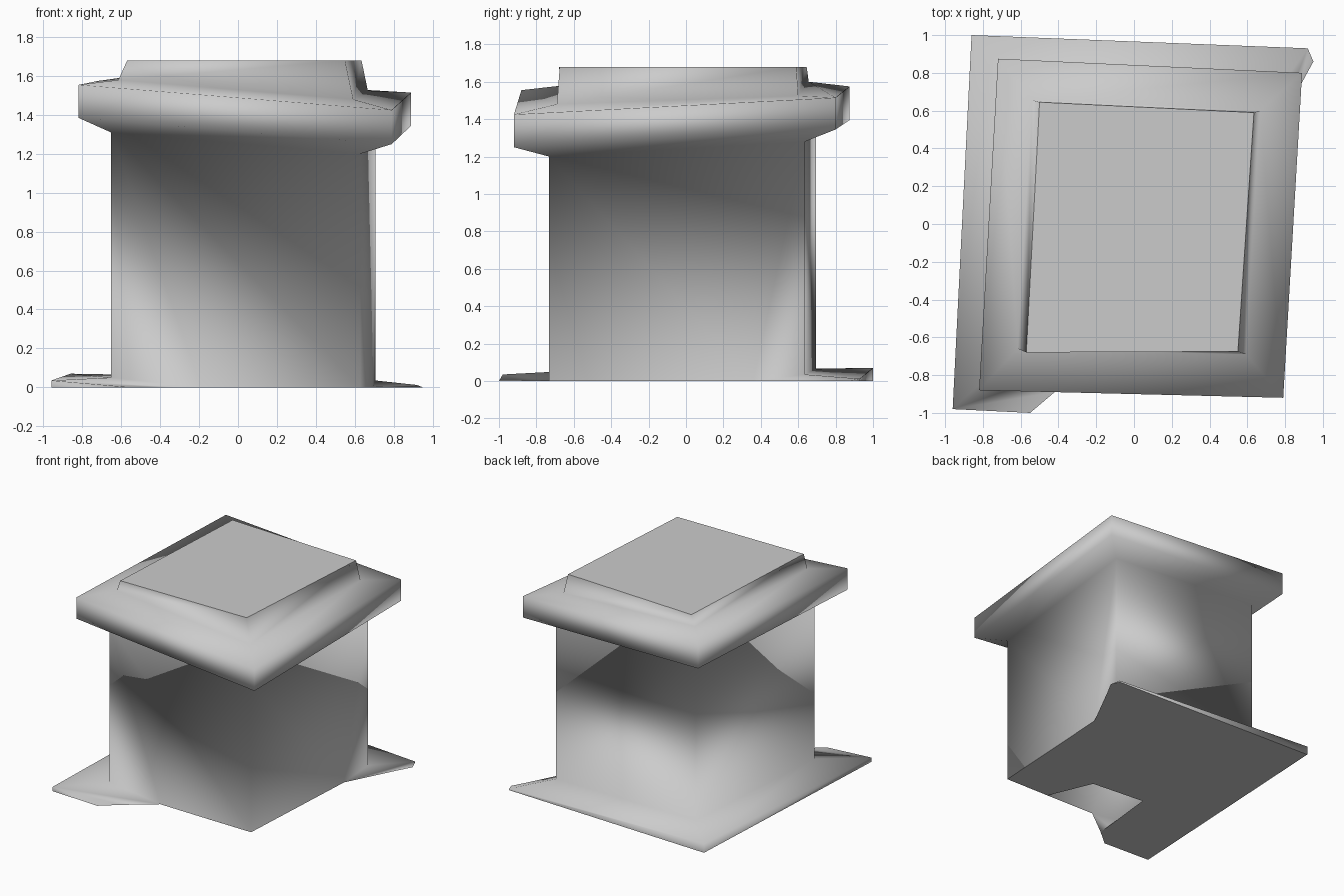
import bpy
import bmesh

cube = bpy.data.objects.get("Cube")
if cube:
    bpy.data.objects.remove(cube, do_unlink=True)

stone = bpy.data.materials.new("grey stone")
stone.use_nodes = True
colour = (0.6, 0.6, 0.6, 1)
stone.diffuse_color = colour
stone.node_tree.nodes["Principled BSDF"].inputs["Base Color"].default_value = colour

bm = bmesh.new()


def vert(x, y, z=0.0):
    return bm.verts.new((x, y, z))


def ring(scale, heights):
    """Leaning four-cornered outline: front left, front right, back right, back left."""
    outline = [(-0.82, -0.88), (0.79, -0.92), (0.89, 0.80), (-0.72, 0.875)]
    return [vert(x * scale, y * scale, z) for (x, y), z in zip(outline, heights)]


def skin(lower, upper):
    for i in range(4):
        j = (i + 1) % 4
        bm.faces.new((lower[i], lower[j], upper[j], upper[i]))


def sharpen(face):
    face.smooth = False
    for edge in face.edges:
        edge.smooth = False


# Shaft corners, with the points where the sunken footing meets the ground
foot = ring(0.795, [0.05, 0, 0.035, 0.065])
neck = ring(0.795, [1.31, 1.20, 1.28, 1.33])
front_split = vert(-0.19, -0.715)
hole_corner = vert(0.24, -0.725)
right_split = vert(0.69, 0.36)
fl, fr, br, bl = foot
bm.faces.new((fl, front_split, hole_corner, fr, neck[1], neck[0]))
bm.faces.new((fr, right_split, br, neck[2], neck[1]))
bm.faces.new((br, bl, neck[3], neck[2]))
bm.faces.new((bl, fl, neck[0], neck[3]))

# Tilted cap: underside, rim and shoulder
cap_low = ring(1, [1.385, 1.25, 1.345, 1.395])
cap_high = ring(1, [1.555, 1.425, 1.515, 1.575])
shoulder = ring(0.75, [1.58, 1.48, 1.525, 1.60])
skin(neck, cap_low)
skin(cap_low, cap_high)
skin(cap_high, shoulder)

# Level top block
top = [vert(x, y, 1.68) for x, y in
       [(-0.57, -0.68), (0.55, -0.675), (0.635, 0.59), (-0.50, 0.645)]]
skin(shoulder, top)
top_face = bm.faces.new(top)

# Footing skirt, sinking into the ground at the front right
front_tip = vert(-0.55, -1.0)
front_notch = vert(-0.42, -0.89)
right_tip = vert(0.95, 0.86)
right_notch = vert(0.89, 0.75)
rim_fl, rim_bl, rim_br = vert(-0.96, -0.98, 0.035), vert(-0.86, 1.0, 0.07), vert(0.92, 0.93, 0.012)
low_fl, low_bl, low_br = [vert(v.co.x, v.co.y) for v in (rim_fl, rim_bl, rim_br)]
for face in [
    (fl, rim_fl, front_tip, front_notch, front_split),
    (fl, bl, rim_bl, rim_fl),
    (bl, br, rim_br, rim_bl),
    (br, right_split, right_notch, right_tip, rim_br),
    (rim_fl, low_fl, front_tip),
    (rim_fl, rim_bl, low_bl, low_fl),
    (rim_bl, rim_br, low_br, low_bl),
    (rim_br, right_tip, low_br),
]:
    bm.faces.new(face)

for face in bm.faces:
    face.smooth = True

# Flat underside with an open gap at the front
underside = bm.faces.new((fr, hole_corner, vert(0.09, -0.37), vert(-0.36, -0.33),
                          front_notch, front_tip, low_fl, low_bl, low_br,
                          right_tip, right_notch, right_split))
sharpen(underside)
sharpen(top_face)
bmesh.ops.recalc_face_normals(bm, faces=bm.faces)

mesh = bpy.data.meshes.new("capped_pillar")
bm.to_mesh(mesh)
bm.free()
mesh.materials.append(stone)
pillar = bpy.data.objects.new("capped_pillar", mesh)
bpy.context.collection.objects.link(pillar)
